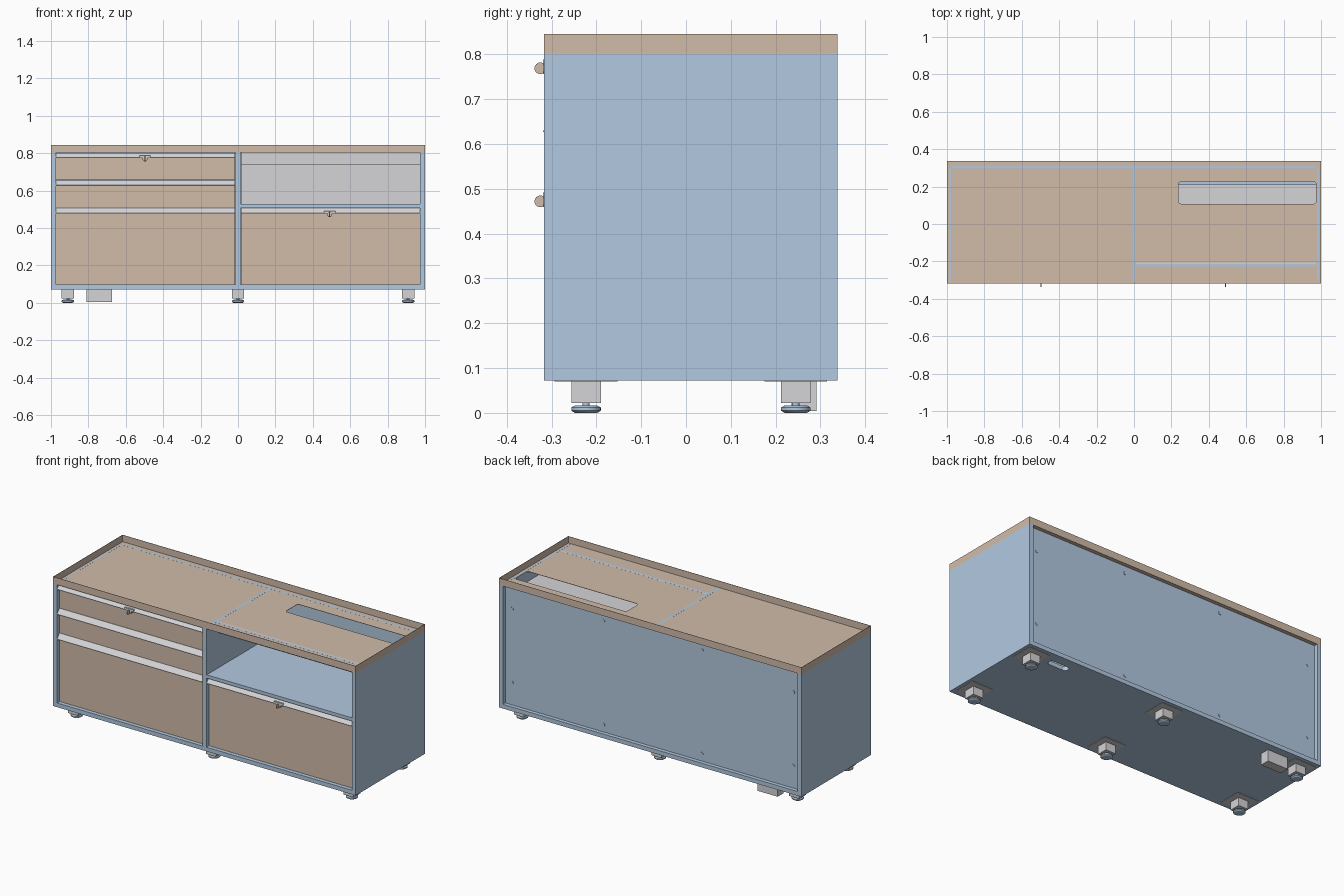
import bpy, bmesh, math
from mathutils import Matrix, Vector

if "Cube" in bpy.data.objects:
    bpy.data.objects.remove(bpy.data.objects["Cube"])


def material(name, rgb):
    m = bpy.data.materials.new(name)
    m.diffuse_color = (*rgb, 1)
    m.use_nodes = True
    m.node_tree.nodes["Principled BSDF"].inputs["Base Color"].default_value = m.diffuse_color
    return m


BLUE = material("panel blue", (0.45, 0.585, 0.75))
TAN = material("front tan", (0.64, 0.50, 0.395))
GREY = material("light grey", (0.66, 0.66, 0.68))


def finish(name, bm, mat):
    bmesh.ops.recalc_face_normals(bm, faces=bm.faces)
    me = bpy.data.meshes.new(name)
    bm.to_mesh(me)
    bm.free()
    me.materials.append(mat)
    ob = bpy.data.objects.new(name, me)
    bpy.context.collection.objects.link(ob)
    return ob


def box(name, x, y, z, mat, round_r=0):
    """Box from (min, max) ranges, optionally with rounded vertical edges."""
    bm = bmesh.new()
    bmesh.ops.create_cube(bm, size=1)
    for v in bm.verts:
        v.co = Vector([(r[0] + r[1]) / 2 + c * (r[1] - r[0]) for r, c in zip((x, y, z), v.co)])
    if round_r:
        edges = [e for e in bm.edges if abs(e.verts[0].co.z - e.verts[1].co.z) > 1e-4]
        bmesh.ops.bevel(bm, geom=edges, offset=round_r, segments=5, affect='EDGES', profile=0.5)
    return finish(name, bm, mat)


def cylinder(name, centre, r, depth, axis, mat, r2=None, seg=24):
    bm = bmesh.new()
    bmesh.ops.create_cone(bm, cap_ends=True, segments=seg, radius1=r,
                          radius2=r if r2 is None else r2, depth=depth)
    rot = {'X': Matrix.Rotation(math.pi / 2, 4, 'Y'),
           'Y': Matrix.Rotation(math.pi / 2, 4, 'X'), 'Z': Matrix()}[axis]
    bmesh.ops.transform(bm, matrix=Matrix.Translation(centre) @ rot, verts=bm.verts)
    for f in bm.faces:
        f.smooth = len(f.verts) == 4
    for e in bm.edges:
        e.smooth = not any(len(f.verts) > 4 for f in e.link_faces)
    return finish(name, bm, mat)


def cut(ob, x, y, z, r):
    """Cut a rounded slot through a panel."""
    cutter = box("slot_cutter", x, y, z, ob.data.materials[0], r)
    cutter.hide_render = True
    mod = ob.modifiers.new("slot", 'BOOLEAN')
    mod.operation, mod.object, mod.solver = 'DIFFERENCE', cutter, 'EXACT'
    dg = bpy.context.evaluated_depsgraph_get()
    me = bpy.data.meshes.new_from_object(ob.evaluated_get(dg))
    ob.modifiers.clear()
    ob.data = me
    bpy.data.objects.remove(cutter)


YF, YB = -0.317, 0.338   # front and back of the carcass
YD = -0.295              # drawer fronts, set back behind the grips

# Carcass panels
bottom = box("bottom_panel", (-1, 1), (YF, YB), (0.072, 0.097), BLUE)
cut(bottom, (0.67, 0.80), (0.238, 0.278), (0, 0.2), 0.018)
for s, side in ((-1, "left"), (1, "right")):
    box(side + "_side_panel", sorted((s * 0.974, s)), (YF, YB), (0.097, 0.803), BLUE)
box("centre_divider", (-0.013, 0.013), (YF, 0.297), (0.097, 0.803), BLUE)
box("back_panel", (-0.974, 0.974), (0.297, 0.315), (0.097, 0.803), BLUE)
box("shelf", (0.013, 0.974), (YF + 0.003, 0.297), (0.508, 0.528), BLUE)

# Open tray top with cable slot and thin rim
top = box("top_floor", (-1, 1), (YF, YB), (0.803, 0.805), TAN)
cut(top, (0.237, 0.975), (0.108, 0.225), (0.7, 0.9), 0.015)
for s in (-1, 1):
    box("rim_end", sorted((s, s * 0.998)), (YF, YB), (0.805, 0.845), TAN)
box("rim_front", (-1, 1), (YF, YF + 0.002), (0.805, 0.845), TAN)
box("rim_back", (-1, 1), (YB - 0.002, YB), (0.805, 0.845), TAN)

# Panel edges showing in the tray floor
ZS = (0.8045, 0.8053)
for x, w in ((-0.984, 0.005), (0, 0.008), (0.984, 0.005)):
    box("floor_strip", (x - w, x + w), (-0.31, 0.297), ZS, BLUE)
box("floor_strip_back", (-0.974, 0.974), (0.298, 0.312), ZS, BLUE)
box("floor_strip_front", (0.01, 0.974), (-0.226, -0.213), ZS, BLUE)
box("floor_strip_front_grey", (0.01, 0.974), (-0.213, -0.205), ZS, GREY)

# Cable tray under the top and cable cover behind the open compartment
X = (0.015, 0.973)
box("cable_tray_front", X, (-0.207, -0.203), (0.741, 0.803), GREY)
box("cable_tray_floor", X, (-0.207, 0.212), (0.738, 0.742), GREY)
box("cable_cover", X, (0.207, 0.212), (0.528, 0.738), GREY)


def drawer(name, x, z0, z1, zt):
    """Tan front z0-z1, sloped grey grip z1-zt, grey body behind."""
    box(name + "_front", x, (YD, YD + 0.018), (z0, z1 + 0.005), TAN)
    box(name + "_body", (x[0] + 0.015, x[1] - 0.015), (YD + 0.018, 0.2),
        (z0 + 0.01, z1 - 0.01), GREY)
    bm = bmesh.new()
    prof = ((YF - 0.002, z1), (YF - 0.002, z1 + 0.003), (YD, zt), (YD + 0.006, zt),
            (YD + 0.006, z1 + 0.02))
    f = bm.faces.new([bm.verts.new((x[0], y, z)) for y, z in prof])
    ext = bmesh.ops.extrude_face_region(bm, geom=[f])
    bmesh.ops.translate(bm, vec=(x[1] - x[0], 0, 0),
                        verts=[g for g in ext["geom"] if isinstance(g, bmesh.types.BMVert)])
    finish(name + "_grip", bm, GREY)


L, R = (-0.973, -0.015), (0.015, 0.973)
drawer("left_file_drawer", L, 0.098, 0.477, 0.507)
drawer("left_middle_drawer", L, 0.507, 0.626, 0.655)
drawer("left_top_drawer", L, 0.656, 0.775, 0.802)
drawer("right_file_drawer", R, 0.098, 0.478, 0.508)

# Locks with keys
for x, z in ((-0.497, 0.769), (0.49, 0.472)):
    box("lock_plate", (x - 0.03, x + 0.03), (YF - 0.002, YD), (z + 0.005, z + 0.02), GREY)
    cylinder("lock_barrel", (x, -0.306, z), 0.013, 0.024, 'Y', TAN)
    cylinder("key_head", (x, -0.325, z), 0.013, 0.005, 'X', TAN)

# Back panel screws
for x, dz in ((0.93, 0.22), (0.325, 0.31), (-0.325, 0.31), (-0.93, 0.22)):
    for s in (-1, 1):
        cylinder("back_screw", (x, 0.315, 0.45 + s * dz), 0.01, 0.005, 'Y', BLUE, seg=16)

# Feet
for x in (-0.91, 0, 0.91):
    for y in (-0.223, 0.245):
        box("foot_plate", (x - 0.07, x + 0.07), (y - 0.07, y + 0.07), (0.07, 0.072), GREY)
        box("foot_block", (x - 0.033, x + 0.033), (y - 0.033, y + 0.033), (0.022, 0.07), GREY)
        cylinder("foot_stem", (x, y, 0.02), 0.008, 0.01, 'Z', BLUE, seg=12)
        cylinder("foot_pad_lower", (x, y, 0.0025), 0.025, 0.005, 'Z', BLUE, 0.033)
        cylinder("foot_pad_middle", (x, y, 0.0085), 0.033, 0.007, 'Z', BLUE)
        cylinder("foot_pad_upper", (x, y, 0.0145), 0.033, 0.005, 'Z', BLUE, 0.024)

# Power inlet box under the base
box("power_box", (-0.81, -0.675), (0.235, 0.291), (0.004, 0.072), GREY)
